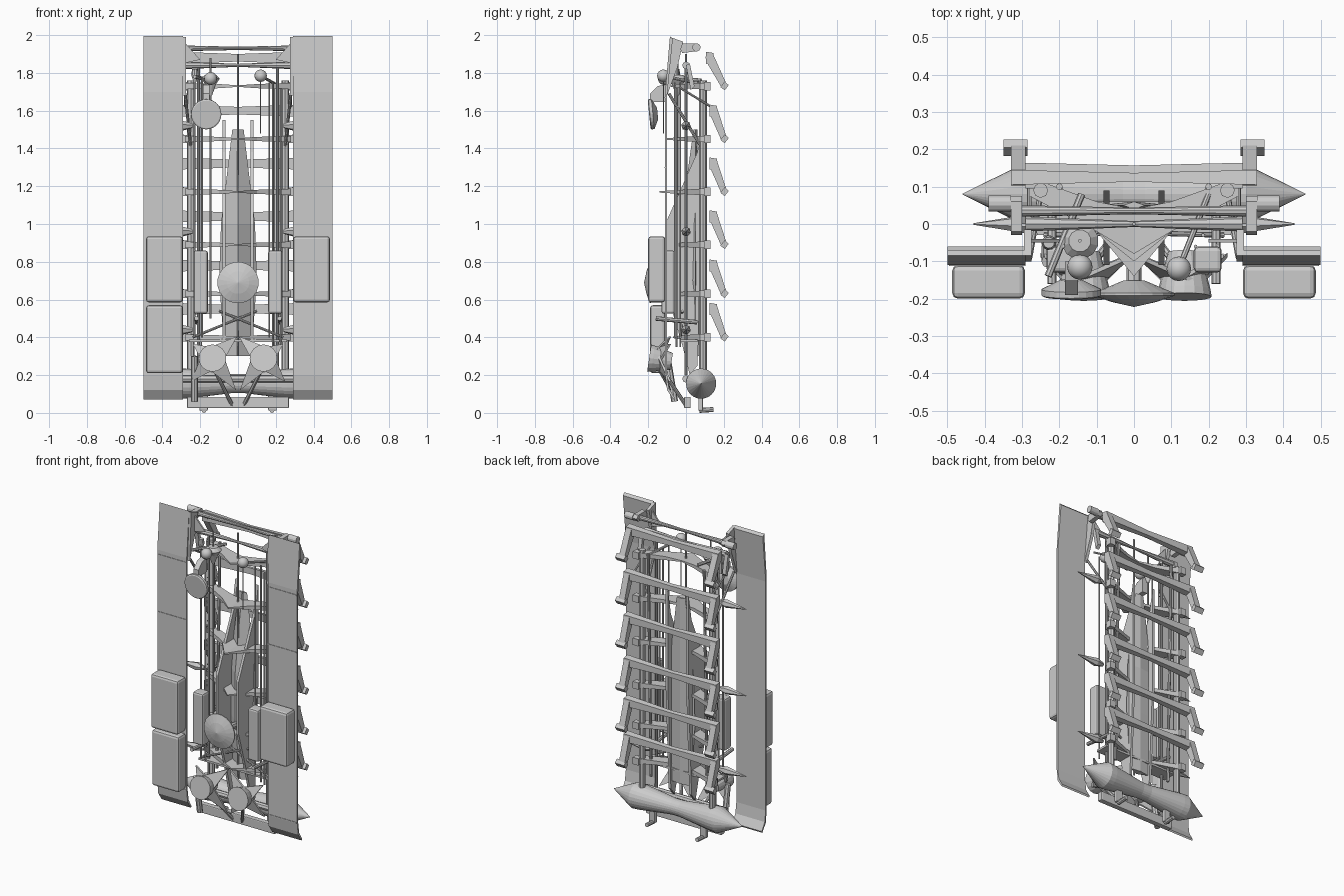
import bpy, bmesh, math
from mathutils import Vector


def finish(name, bm, bevel=0):
    bmesh.ops.recalc_face_normals(bm, faces=bm.faces)
    me = bpy.data.meshes.new(name)
    bm.to_mesh(me)
    bm.free()
    ob = bpy.data.objects.new(name, me)
    bpy.context.collection.objects.link(ob)
    if bevel:
        m = ob.modifiers.new("bevel", 'BEVEL')
        m.width, m.segments = bevel, 2
    return ob


def loft(name, rings, bevel=0):
    """Closed solid through a list of equal length point rings."""
    bm = bmesh.new()
    vs = [[bm.verts.new(p) for p in r] for r in rings]
    n = len(rings[0])
    for a, b in zip(vs, vs[1:]):
        for i in range(n):
            j = (i + 1) % n
            bm.faces.new((a[i], a[j], b[j], b[i]))
    bm.faces.new(vs[0])
    bm.faces.new(vs[-1])
    return finish(name, bm, bevel)


def slab_x(name, pts, x0, x1, bevel=0):
    """Side profile (y, z) pulled along x."""
    return loft(name, [[(x, y, z) for y, z in pts] for x in (x0, x1)], bevel)


def box(name, x0, x1, y0, y1, z0, z1, bevel=0):
    return slab_x(name, [(y0, z0), (y1, z0), (y1, z1), (y0, z1)], x0, x1, bevel)


def lathe(name, start, direction, stations, n=16):
    """Turned part: stations are (distance, radius) along a direction."""
    d = Vector(direction).normalized()
    u = d.orthogonal().normalized()
    w = d.cross(u)
    rings = []
    for t, r in stations:
        r = max(r, 0.0008)
        c = Vector(start) + d * t
        rings.append([c + r * (math.cos(a) * u + math.sin(a) * w)
                      for a in (math.tau * i / n for i in range(n))])
    return loft(name, rings)


def rod(name, p, q, r, r2=None, n=8):
    d = Vector(q) - Vector(p)
    return lathe(name, p, d, [(0, r), (d.length, r if r2 is None else r2)], n)


def ball(name, c, r):
    bm = bmesh.new()
    bmesh.ops.create_uvsphere(bm, u_segments=16, v_segments=8, radius=r)
    bmesh.ops.translate(bm, verts=bm.verts, vec=c)
    for f in bm.faces:
        f.smooth = True
    return finish(name, bm)


levels = [1.73, 1.45, 1.17, 0.89, 0.63, 0.40]

for s in (-1, 1):
    # long side panel with curled ends
    skin = [(-0.11, 0.2), (-0.1, 0.12), (-0.065, 0.07), (-0.06, 0.08), (-0.09, 0.13),
            (-0.1, 0.2), (-0.1, 1.68), (-0.07, 1.98), (-0.085, 1.995), (-0.11, 1.7)]
    slab_x("side_panel", skin, s * 0.29, s * 0.5)
    for z in (0.2, 1.3, 1.67):
        box("panel_seam", s * 0.29, s * 0.495, -0.113, -0.1, z - 0.003, z + 0.003)
    # storage boxes on the panels
    crate = box("upper_crate", s * 0.292, s * 0.487, -0.2, -0.11, 0.585, 0.935, 0.015)
    # top brackets between panel and frame
    slab_x("top_bracket", [(-0.085, 1.99), (-0.015, 1.965), (-0.045, 1.83), (-0.1, 1.68)],
           s * 0.275, s * 0.295)
    loft("bracket_gusset", [[(s * 0.29, y, 1.97), (s * 0.2, y, 1.87), (s * 0.29, y, 1.85)]
                            for y in (-0.05, -0.04)])
    # main posts and slim rails
    rod("main_post", (s * 0.25, 0.09, 0.12), (s * 0.25, 0.09, 1.76), 0.02)
    rod("inner_post", (s * 0.2, 0.07, 0.3), (s * 0.2, 0.1, 1.75), 0.009)
    rod("front_rail", (s * 0.21, -0.0, 0.2), (s * 0.21, 0.0, 1.85), 0.008)
    rod("upper_strut", (s * 0.28, -0.09, 1.69), (s * 0.25, 0.08, 1.41), 0.008)
    rod("rear_strut", (s * 0.28, -0.03, 1.72), (s * 0.28, 0.15, 1.61), 0.006)
    # outward spikes
    for z in (1.52, 0.96, 0.44):
        lathe("side_spike", (s * 0.24, 0.0, z), (s, 0, 0), [(0, 0.012), (0.05, 0.026), (0.19, 0.002)], 6)
    # pair of tall keel fins
    fin = [(0.09, 1.55), (0.06, 1.38), (-0.11, 1.0), (-0.11, 0.66), (-0.02, 0.36),
           (0.02, 0.2), (0.06, 0.25), (0.09, 0.9)]
    slab_x("keel_fin", fin, s * 0.066, s * 0.082)
    # vertical tanks beside the dish
    box("front_tank", s * 0.16, s * 0.235, -0.13, -0.06, 0.525, 0.86, 0.012)
    # hooked feet
    box("foot_leg", s * 0.16, s * 0.205, 0.065, 0.09, 0.012, 0.1, 0.005)
    rod("foot_pad", (s * 0.18, 0.07, 0.013), (s * 0.18, 0.145, 0.018), 0.013)
    # horn thrusters and their splayed mounts
    c = (s * 0.135, -0.195, 0.29)
    lathe("horn", c, (0, 1, -0.15), [(0, 0.073), (0.02, 0.07), (0.12, 0.045)], 16)
    tips = [(s * 0.005, 0.405), (s * 0.24, 0.365), (s * 0.25, 0.165), (s * 0.01, 0.12)]
    for i, (x, z) in enumerate(tips):
        d = Vector((x - c[0], 0, z - c[2])).normalized()
        p = Vector((-d.z, 0, d.x)) * 0.062
        o = Vector(c) + Vector((0, 0.03, 0))
        t = Vector((x, -0.09, z))
        loft("horn_mount", [[o + p, o - p, t], [v + Vector((0, 0.012, 0)) for v in (o + p, o - p, t)]])
    rod("horn_strut", (s * 0.15, -0.16, 0.28), (s * 0.03, 0.0, 0.04), 0.01)
    # diagonal bracing below the dish
    rod("low_brace", (s * 0.24, -0.03, 0.4), (-s * 0.1, -0.02, 0.54), 0.007)
    rod("low_arm", (s * 0.22, -0.16, 0.5), (s * 0.22, 0.06, 0.48), 0.012)

box("lower_crate", -0.487, -0.292, -0.19, -0.11, 0.21, 0.57, 0.015)

# pointed cross ribs, back beams and hinged arms at each level
depth = [0.08, 0.1, 0.14, 0.11, 0.1, 0.07]
for z, f in zip(levels, depth):
    for s in (-1, 1):
        # rib half: thick at the outer end, knife thin at the front tip
        def ring(x, y0, y1, h):
            return [(s * x, y0, z - h), (s * x, y1, z - h), (s * x, y1, z + h), (s * x, y0, z + h)]
        loft("rib", [ring(0.28, 0.075, 0.125, 0.017), ring(0.1, -0.02, 0.06, 0.011),
                     ring(0.0, -f, 0.04, 0.004)])
        box("rib_block", s * 0.25, s * 0.29, 0.095, 0.13, z - 0.022, z + 0.022)
        # hinged arm and its end roller
        t = z + 0.15
        y = 0.125 if z > 1.7 else 0.145
        slab_x("arm", [(y - 0.022, t + 0.005), (y - 0.005, t + 0.028), (y + 0.018, t + 0.02),
                       (0.214, z + 0.012), (0.185, z - 0.002), (y - 0.018, t - 0.02)],
               s * 0.29, s * 0.33)
        slab_x("arm_roller", [(0.182, z - 0.005), (0.205, z - 0.022), (0.226, z + 0.005), (0.205, z + 0.025)],
               s * 0.285, s * 0.35)
    # waisted beam across the back
    loft("back_beam", [[(x, y - w, t - h), (x, y + w, t - h * 0.8), (x, y + w, t + h * 0.8), (x, y - w, t + h)]
                       for x, w, h in ((-0.33, 0.02, 0.032), (0, 0.012, 0.02), (0.33, 0.02, 0.032))])

# top cross bar with end arms
lathe("top_bar", (-0.33, 0.035, 1.93), (1, 0, 0), [(0, 0.016), (0.33, 0.009), (0.66, 0.016)], 10)
lathe("top_rear_bar", (-0.29, 0.0, 1.84), (1, 0, 0), [(0, 0.02), (0.29, 0.008), (0.58, 0.02)], 8)
for s in (-1, 1):
    slab_x("top_arm", [(-0.03, 1.925), (-0.02, 1.955), (0.06, 1.955), (0.075, 1.935), (0.06, 1.915), (-0.02, 1.905)],
           s * 0.3, s * 0.33)
    rod("top_roller", (s * 0.33, 0.055, 1.935), (s * 0.39, 0.055, 1.935), 0.022, n=12)
    slab_x("top_link", [(0.0, 1.84), (0.02, 1.85), (0.045, 1.73), (0.025, 1.71)], s * 0.29, s * 0.315)

# bottom drum with cone ends
lathe("drum", (-0.46, 0.08, 0.155), (1, 0, 0),
      [(0, 0), (0.16, 0.08), (0.2, 0.078), (0.43, 0.05), (0.49, 0.05),
       (0.72, 0.078), (0.76, 0.08), (0.92, 0)], 24)
box("base_bar", -0.27, 0.27, -0.01, 0.025, 0.025, 0.085, 0.006)
box("base_plate", -0.26, 0.26, -0.03, 0.06, 0.375, 0.388)
rod("left_leg", (-0.23, -0.06, 0.06), (-0.23, -0.1, 0.3), 0.018)
rod("lower_front_bar", (-0.29, 0.0, 0.18), (0.29, 0.0, 0.18), 0.02)

# faceted centre web behind the keel fins
loft("centre_web", [[(-w, 0.05, z), (0, 0.05 - d, z), (w, 0.05, z), (0, 0.06, z)]
                    for z, w, d in ((0.3, 0.07, 0.03), (0.7, 0.1, 0.08), (1.0, 0.09, 0.08), (1.5, 0.03, 0.01))])

# shallow round dish in the middle
lathe("centre_dish", (0, -0.222, 0.69), (0, 1, 0), [(0, 0), (0.013, 0.06), (0.03, 0.11), (0.037, 0.11), (0.07, 0.03)], 20)
rod("dish_stem", (0, -0.16, 0.69), (0, 0.03, 0.66), 0.02)

# upper left antenna group
lathe("antenna_dish", (-0.168, -0.195, 1.58), (0, 1, 0.1), [(0, 0.073), (0.004, 0.08), (0.02, 0.08), (0.045, 0.03)], 24)
slab_x("dish_bracket", [(-0.19, 1.645), (-0.1, 1.645), (-0.1, 1.74), (-0.15, 1.73), (-0.19, 1.69)], -0.185, -0.15)
ball("left_sensor", (-0.145, -0.115, 1.77), 0.034)
lathe("sensor_cup", (-0.145, -0.045, 1.79), (0, 0, -1), [(0, 0.03), (0.02, 0.05), (0.05, 0.03), (0.11, 0.008)], 12)
ball("right_sensor", (0.12, -0.12, 1.785), 0.033)
rod("right_sensor_whip", (0.12, -0.12, 1.78), (0.12, -0.12, 1.48), 0.003, n=6)
lathe("small_cup", (-0.228, -0.05, 1.82), (0, 0, -1), [(0, 0.015), (0.03, 0.02), (0.07, 0.006)], 10)
rod("sensor_boom", (-0.23, -0.14, 1.78), (-0.14, 0.08, 1.76), 0.01)
rod("right_boom", (0.12, -0.12, 1.785), (0.2, 0.08, 1.74), 0.008)

# slender vertical rods along the front
for x, y, z0, z1 in ((-0.23, -0.05, 0.4, 1.8), (-0.19, -0.06, 0.4, 1.78), (-0.145, -0.045, 0.5, 1.88),
                     (0.165, -0.06, 0.4, 1.75), (0.185, -0.03, 0.35, 1.75), (0.225, -0.05, 0.35, 1.72),
                     (0, 0.0, 0.3, 1.9)):
    rod("slender_rod", (x, y, z0), (x, y, z1), 0.005, n=6)
